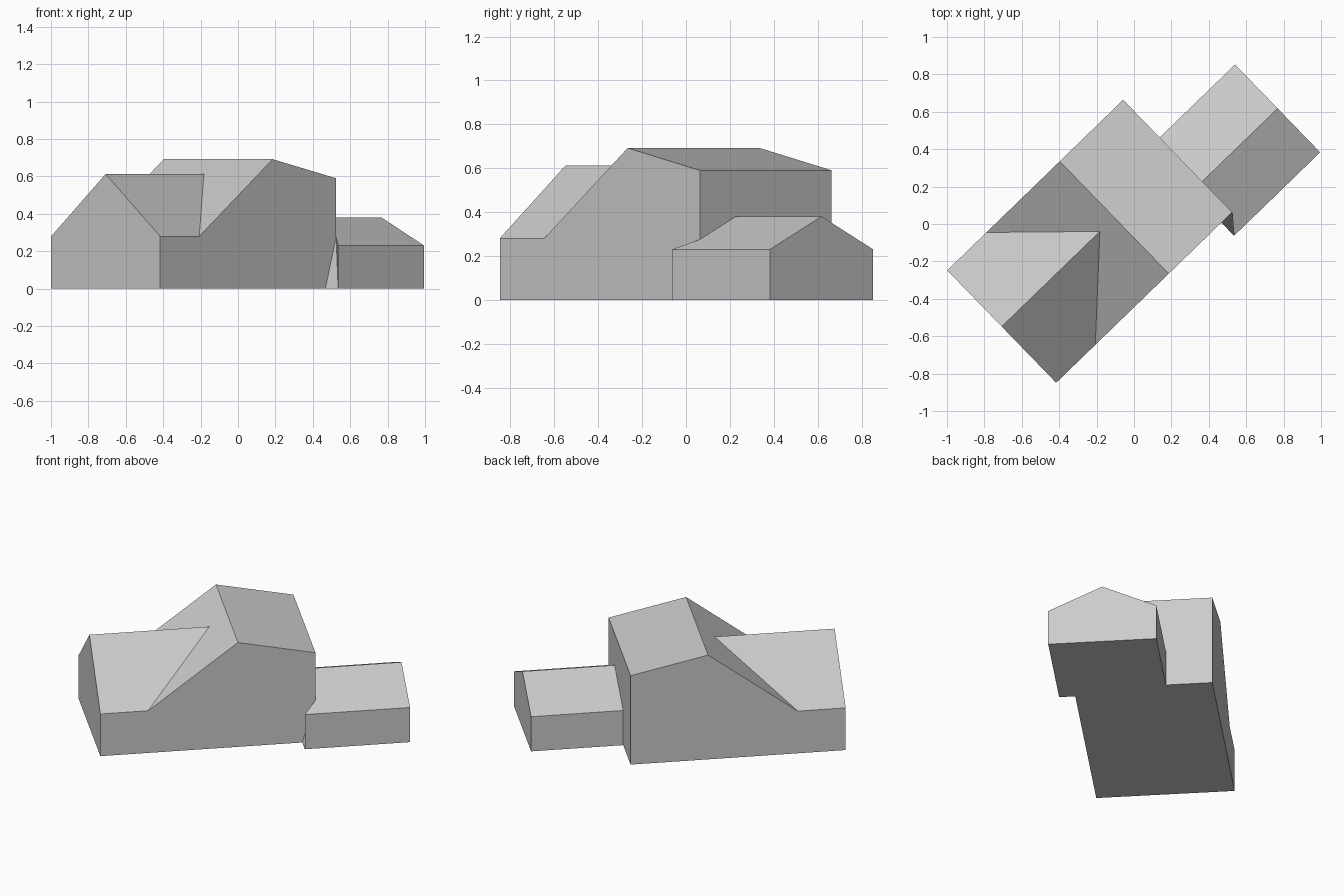
import bpy
import bmesh
from math import radians

if "Cube" in bpy.data.objects:
    bpy.data.objects.remove(bpy.data.objects["Cube"], do_unlink=True)

# Single plain grey
grey = bpy.data.materials.new("light grey")
grey.use_nodes = True
colour = (0.6, 0.6, 0.6, 1)
grey.diffuse_color = colour
grey.node_tree.nodes["Principled BSDF"].inputs["Base Color"].default_value = colour


def add_part(name, faces):
    """Make a flat-faced part from polygons, in the turned plan of the house."""
    mesh = bpy.data.meshes.new(name)
    bm = bmesh.new()
    for points in faces:
        bm.faces.new([bm.verts.new(p) for p in points])
    bmesh.ops.remove_doubles(bm, verts=bm.verts, dist=0.0005)
    bmesh.ops.recalc_face_normals(bm, faces=bm.faces)
    bm.to_mesh(mesh)
    bm.free()
    mesh.materials.append(grey)
    part = bpy.data.objects.new(name, mesh)
    part.location = (-0.237, -0.0925, 0)
    part.rotation_euler.z = radians(44.1)
    bpy.context.collection.objects.link(part)
    return part


L, W = 0.655, 0.4185          # half length and half width of the house
EAVE, GABLE_TOP = 0.28, 0.613
VALLEY, GABLE_END = -0.364, 0.076

# Main house: side profile swept across the width
profile = [(-L, 0), (L, 0), (L, 0.59), (0.183, 0.692), (VALLEY, EAVE), (-L, EAVE)]
near = [(x, -W, z) for x, z in profile]
far = [(x, W, z) for x, z in profile]
sides = [(near[i - 1], near[i], far[i], far[i - 1])
         for i in range(len(profile)) if i != 5]
add_part("main_house", [near, far] + sides)

# Low wing roof: gable running back into the main roof slope
apex, back = (-L, 0, GABLE_TOP), (GABLE_END, 0, GABLE_TOP)
slopes = [[(-L, s * W, EAVE), (VALLEY, s * W, EAVE), back, apex] for s in (-1, 1)]
end_wall = [(-L, -W, EAVE), (-L, W, EAVE), apex]
roof = add_part("gable_roof", slopes + [end_wall])
# Make the open roof face upwards
bm = bmesh.new()
bm.from_mesh(roof.data)
bm.normal_update()
if sum(f.normal.z for f in bm.faces) < 0:
    bmesh.ops.reverse_faces(bm, faces=bm.faces)
bm.to_mesh(roof.data)
bm.free()

# Annex: gabled extension against the tall end wall, overhanging one corner
U0, U1, V0, V1 = 0.575, 1.216, -0.516, 0.138
LOW, TOP = 0.23, 0.38
VM = (V0 + V1) / 2
join = LOW + (TOP - LOW) * (V0 + W) / (V0 - VM)
join = LOW + abs(join - LOW)
outer0, outer1 = (U0, V0, 0), (U0, V0, LOW)
foot, corner0, corner1 = (U0, -W, 0), (L, -W, 0), (L, -W, join)
wall0, wall1, ridge = (L, V1, 0), (L, V1, LOW), (L, VM, TOP)
end_a0, end_a1 = (U1, V0, 0), (U1, V0, LOW)
end_b0, end_b1, end_top = (U1, V1, 0), (U1, V1, LOW), (U1, VM, TOP)
add_part("annex", [
    (outer0, end_a0, end_a1, outer1),                 # front wall
    (end_a0, end_b0, end_b1, end_top, end_a1),        # gable end
    (end_b0, wall0, wall1, end_b1),                   # rear wall
    (outer1, end_a1, end_top, ridge, corner1),        # front roof slope
    (end_top, end_b1, wall1, ridge),                  # rear roof slope
    (outer0, outer1, corner1), (outer0, corner1, foot),  # leaning corner
    (foot, corner1, corner0),
    (corner0, corner1, ridge, wall1, wall0),          # side against the house
    (outer0, foot, corner0, wall0, end_b0, end_a0),   # base
])
